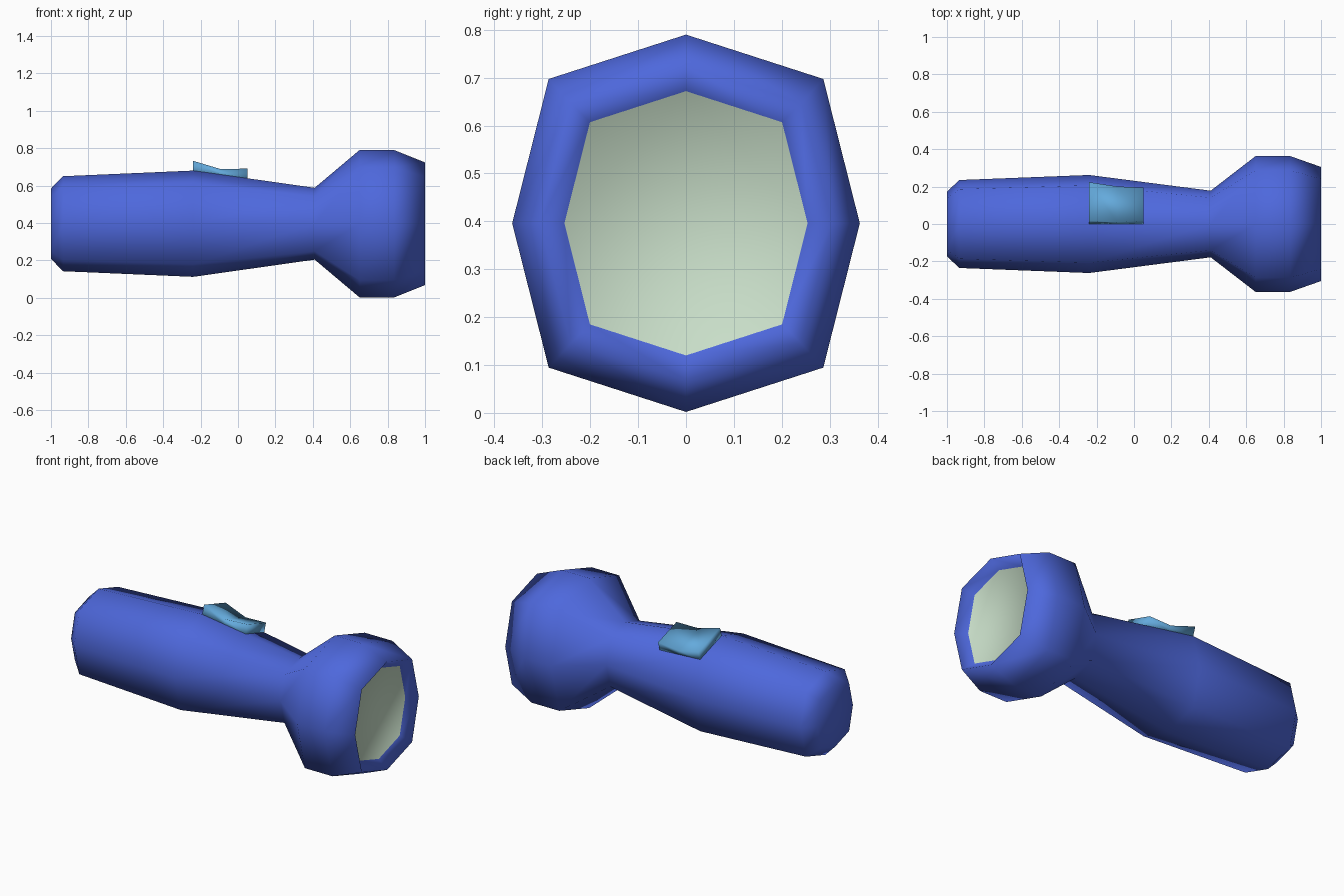
import bpy, bmesh
from mathutils import Vector

if "Cube" in bpy.data.objects:
    bpy.data.objects.remove(bpy.data.objects["Cube"])

CZ = 0.396  # height of the torch axis


def material(name, rgb):
    m = bpy.data.materials.new(name)
    m.diffuse_color = (*rgb, 1)
    m.use_nodes = True
    m.node_tree.nodes["Principled BSDF"].inputs["Base Color"].default_value = m.diffuse_color
    return m


def ring(x, ry, rz):
    """Eight-sided cross-section, starting at the top and turning towards +y."""
    dy, dz = 0.79 * ry, 0.765 * rz
    pts = [(0, rz), (dy, dz), (ry, 0), (dy, -dz), (0, -rz), (-dy, -dz), (-ry, 0), (-dy, dz)]
    return [Vector((x, y, CZ + z)) for y, z in pts]


def loft(name, sections, mats):
    """Skin a row of closed sections and cap both ends; last cap uses the last material."""
    bm = bmesh.new()
    rows = [[bm.verts.new(p) for p in s] for s in sections]
    n = len(rows[0])
    for a, b in zip(rows, rows[1:]):
        for i in range(n):
            j = (i + 1) % n
            bm.faces.new((a[i], a[j], b[j], b[i]))
    bm.faces.new(rows[0])
    cap = bm.faces.new(rows[-1][::-1])
    cap.material_index = len(mats) - 1
    bmesh.ops.recalc_face_normals(bm, faces=bm.faces)
    for f in bm.faces:
        f.smooth = True
    me = bpy.data.meshes.new(name)
    bm.to_mesh(me)
    bm.free()
    for m in mats:
        me.materials.append(m)
    ob = bpy.data.objects.new(name, me)
    bpy.context.collection.objects.link(ob)
    return ob


blue = material("body_blue", (0.076, 0.138, 0.716))
light_blue = material("switch_blue", (0.127, 0.402, 0.716))
glass = material("lens_glass", (0.58, 0.73, 0.58))

# Handle, flared head, rim and recessed lens: (x, half width, half height)
profile = [(-1, 0.172, 0.188), (-0.935, 0.235, 0.254), (-0.24, 0.262, 0.284),
           (0.41, 0.178, 0.192), (0.65, 0.363, 0.394), (0.835, 0.363, 0.394),
           (1, 0.305, 0.328), (0.945, 0.254, 0.276)]
loft("torch_body_and_lens", [ring(*p) for p in profile], [blue, glass])

# Switch: raised from the handle facet beside the top edge, dipped in the middle
sections = []
for x, h in [(-0.24, 0.055), (-0.09, 0.03), (0.052, 0.055)]:
    t = (x + 0.24) / 0.65
    a, b = ring(x, 0.262 - 0.084 * t, 0.284 - 0.092 * t)[:2]
    up = Vector((0, a.z - b.z, b.y - a.y)).normalized()
    sections.append([a - up * 0.008, b - up * 0.008, b + up * h, a + up * h])
loft("switch", sections, [light_blue])
